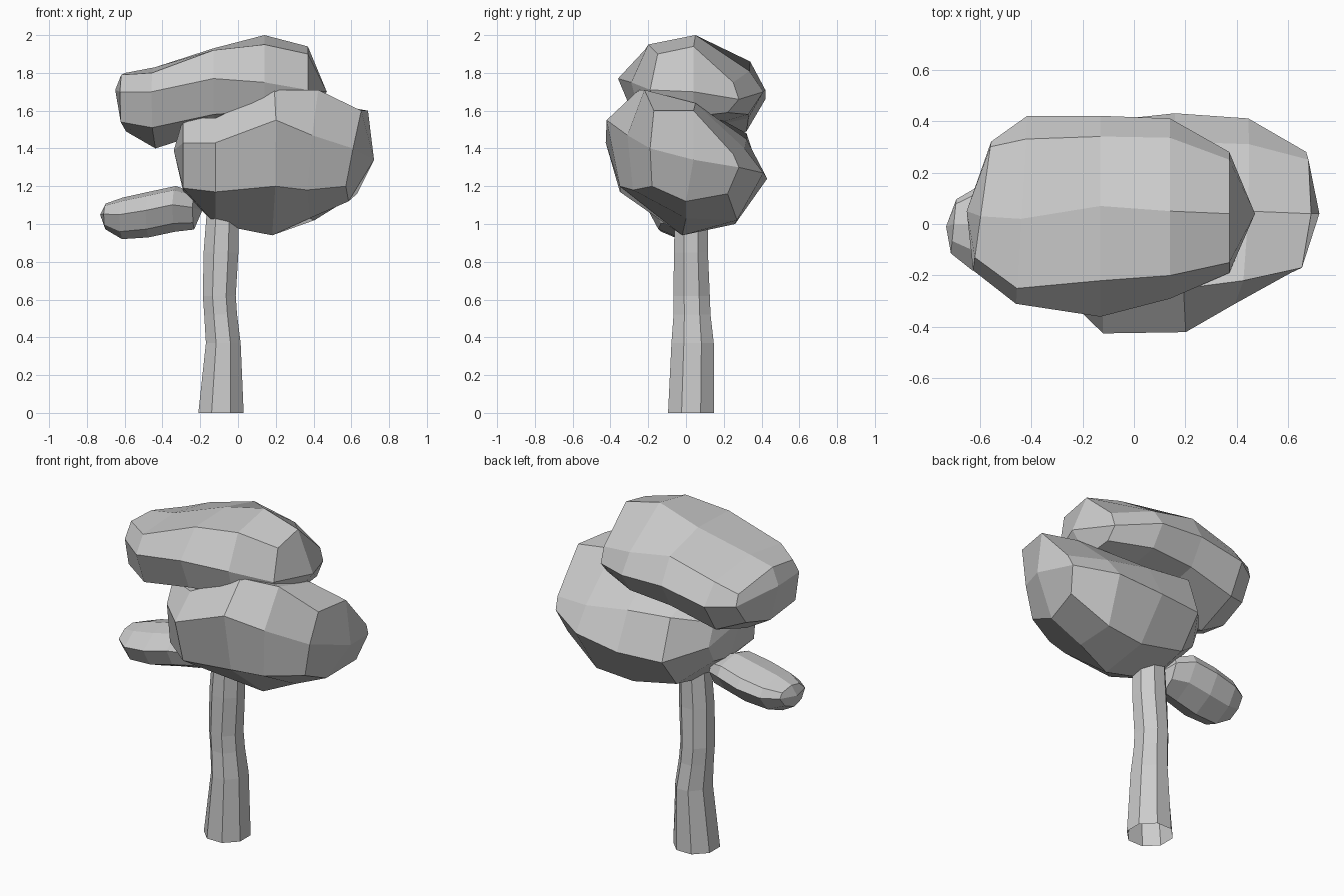
import bpy, bmesh
from math import sin, cos, pi


def finish(name, bm):
    bmesh.ops.recalc_face_normals(bm, faces=bm.faces)
    mesh = bpy.data.meshes.new(name)
    bm.to_mesh(mesh)
    bm.free()
    bpy.context.collection.objects.link(bpy.data.objects.new(name, mesh))


def bridge(bm, rings):
    for a, b in zip(rings, rings[1:]):
        for i in range(8):
            j = (i + 1) % 8
            bm.faces.new((a[i], a[j], b[j], b[i]))


def foliage(name, left_tip, sections, right_tip):
    """Sections: (x, slant of x along y, lean of x along z, eight (y, z) points from the back over the top)."""
    bm = bmesh.new()
    rings = []
    for x, slant, lean, pts in sections:
        mid = sum(z for _, z in pts) / 8
        rings.append([bm.verts.new((x + slant * y + lean * (z - mid), y, z)) for y, z in pts])
    bridge(bm, rings)
    # four quads close each end around its tip
    for tip, ring in ((left_tip, rings[0]), (right_tip, rings[-1])):
        v = bm.verts.new(tip)
        for i in range(0, 8, 2):
            bm.faces.new((v, ring[i], ring[i + 1], ring[(i + 2) % 8]))
    finish(name, bm)


# crooked eight-sided trunk, open ends: (z, centre x, centre y, radius x, radius y)
bm = bmesh.new()
rings = []
for z, x, y, rx, ry in [(0, -.09, .027, .12, .122), (.37, -.078, .035, .092, .112),
                        (.52, -.092, .032, .087, .098), (.62, -.099, .03, .087, .096),
                        (.85, -.09, .026, .092, .09), (1.2, -.075, .03, .08, .085)]:
    angles = [(i + .5) * pi / 4 for i in range(8)]
    k = 1 / cos(pi / 8)
    rings.append([bm.verts.new((x + rx * k * cos(a), y + ry * k * sin(a), z)) for a in angles])
bridge(bm, rings)
finish("trunk", bm)

# upper foliage
foliage("upper_foliage", (-.65, .05, 1.71), [
    (-.60, .14, 0, [(.32, 1.66), (.30, 1.73), (.03, 1.80), (-.13, 1.79),
                    (-.18, 1.70), (-.15, 1.54), (.05, 1.49), (.24, 1.54)]),
    (-.44, .06, 0, [(.42, 1.66), (.33, 1.78), (.02, 1.83), (-.25, 1.80),
                    (-.31, 1.70), (-.24, 1.51), (.05, 1.40), (.32, 1.49)]),
    (-.13, 0, 0, [(.42, 1.71), (.34, 1.86), (.07, 1.93), (-.22, 1.92),
                  (-.36, 1.77), (-.28, 1.58), (.05, 1.50), (.33, 1.56)]),
    (.14, 0, 0, [(.41, 1.70), (.335, 1.81), (.05, 2.0), (-.20, 1.95),
                 (-.29, 1.75), (-.25, 1.60), (.05, 1.53), (.33, 1.58)]),
    (.37, 0, 0, [(.28, 1.66), (.25, 1.75), (.04, 1.94), (-.15, 1.90),
                 (-.19, 1.71), (-.16, 1.62), (.04, 1.57), (.22, 1.59)])], (.47, .04, 1.70))

# large middle foliage, leaning down to the back
foliage("middle_foliage", (-.34, -.03, 1.39), [
    (-.29, 0, 0, [(.20, 1.30), (.15, 1.43), (0, 1.53), (-.20, 1.56),
                  (-.26, 1.43), (-.23, 1.19), (0, 1.17), (.15, 1.20)]),
    (-.12, 0, 0, [(.40, 1.24), (.32, 1.48), (.03, 1.58), (-.28, 1.56),
                  (-.425, 1.43), (-.35, 1.17), (0, 1.0), (.26, 1.06)]),
    (.18, -.05, 0, [(.43, 1.24), (.32, 1.45), (.05, 1.63), (-.25, 1.71),
                    (-.42, 1.55), (-.35, 1.20), (-.02, .94), (.26, 1.00)]),
    (.41, .1, .1, [(.41, 1.27), (.31, 1.40), (.05, 1.64), (-.22, 1.71),
                   (-.31, 1.47), (-.28, 1.18), (0, 1.03), (.27, 1.02)]),
    (.63, .17, .2, [(.28, 1.30), (.25, 1.37), (.04, 1.60), (-.17, 1.60),
                    (-.19, 1.40), (-.18, 1.20), (0, 1.12), (.22, 1.16)])], (.72, .04, 1.34))

# small side foliage: one profile, scaled along x (x, y scale, z scale, centre z)
profile = [(.16, .03), (.13, .08), (0, .11), (-.11, .09),
           (-.19, .02), (-.14, -.07), (-.04, -.11), (.09, -.06)]
foliage("side_foliage", (-.73, -.01, 1.05), [
    (x, .1, 0, [(y * sy, zc + z * sz) for y, z in profile])
    for x, sy, sz, zc in [(-.70, .60, .62, 1.04), (-.61, .95, 1, 1.03), (-.47, 1.05, 1.1, 1.05),
                          (-.33, .95, 1.1, 1.08), (-.23, .6, .9, 1.07)]], (-.19, 0, 1.07))
